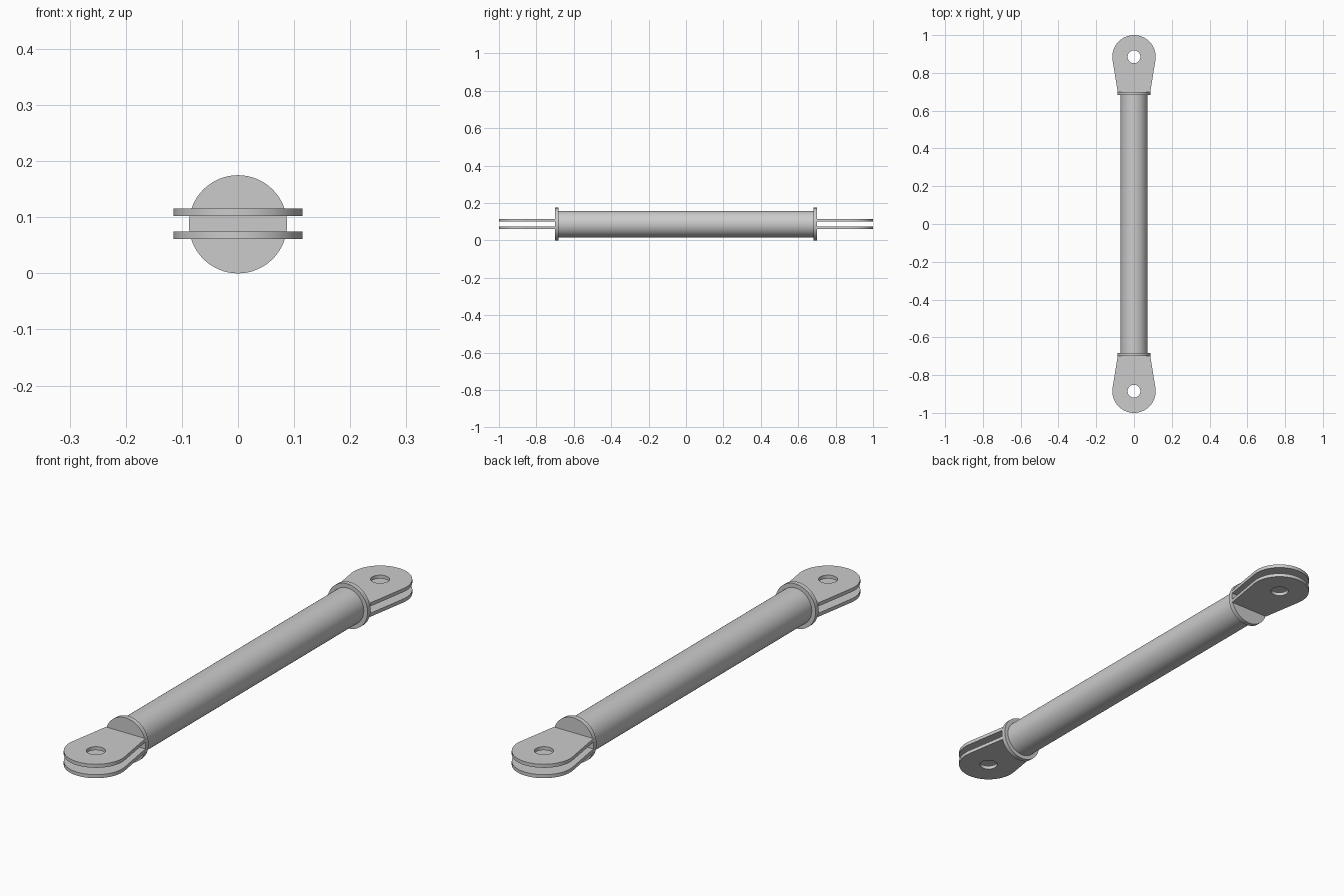
import bpy, bmesh
from math import sin, cos, pi, radians

if "Cube" in bpy.data.objects:
    bpy.data.objects.remove(bpy.data.objects["Cube"])

ZC = 0.0875  # height of the rod axis


def finish(bm, name):
    bmesh.ops.recalc_face_normals(bm, faces=bm.faces)
    mesh = bpy.data.meshes.new(name)
    bm.to_mesh(mesh)
    bm.free()
    ob = bpy.data.objects.new(name, mesh)
    bpy.context.collection.objects.link(ob)
    bpy.ops.object.select_all(action='DESELECT')
    ob.select_set(True)
    bpy.context.view_layer.objects.active = ob
    bpy.ops.object.shade_smooth_by_angle(angle=radians(35))
    return ob


def cylinder_y(name, radius, y0, y1):
    bpy.ops.mesh.primitive_cylinder_add(
        vertices=64, radius=radius, depth=abs(y1 - y0),
        location=(0, (y0 + y1) / 2, ZC), rotation=(pi / 2, 0, 0))
    ob = bpy.context.object
    ob.name = name
    bpy.ops.object.shade_smooth_by_angle(angle=radians(35))


def lug_plate(name, side, z0, z1):
    cy, r, hole = 0.885, 0.115, 0.034
    # tapered base corners followed by the rounded end
    outer = [(-0.086, 0.698), (0.086, 0.698)]
    for i in range(41):
        a = radians(-9.7 + 199.4 * i / 40)
        outer.append((r * cos(a), cy + r * sin(a)))
    inner = [(hole * cos(2 * pi * i / 32), cy + hole * sin(2 * pi * i / 32))
             for i in range(32)]
    bm = bmesh.new()
    for loop in (outer, inner):
        vs = [bm.verts.new((x, y * side, z0)) for x, y in loop]
        for i in range(len(vs)):
            bm.edges.new((vs[i - 1], vs[i]))
    bmesh.ops.triangle_fill(bm, edges=bm.edges[:], use_beauty=True,
                            normal=(0, 0, 1))
    ext = bmesh.ops.extrude_face_region(bm, geom=bm.faces[:],
                                        use_keep_orig=True)
    top = [v for v in ext['geom'] if isinstance(v, bmesh.types.BMVert)]
    bmesh.ops.translate(bm, verts=top, vec=(0, 0, z1 - z0))
    return finish(bm, name)


# Main tube
cylinder_y("tube", 0.071, -0.685, 0.685)

# End flange and a pair of pierced lugs at each end
for side, label in ((-1, "front"), (1, "back")):
    cylinder_y(label + "_flange", 0.0875, side * 0.682, side * 0.70)
    lug_plate(label + "_upper_lug", side, 0.102, 0.116)
    lug_plate(label + "_lower_lug", side, 0.061, 0.075)
